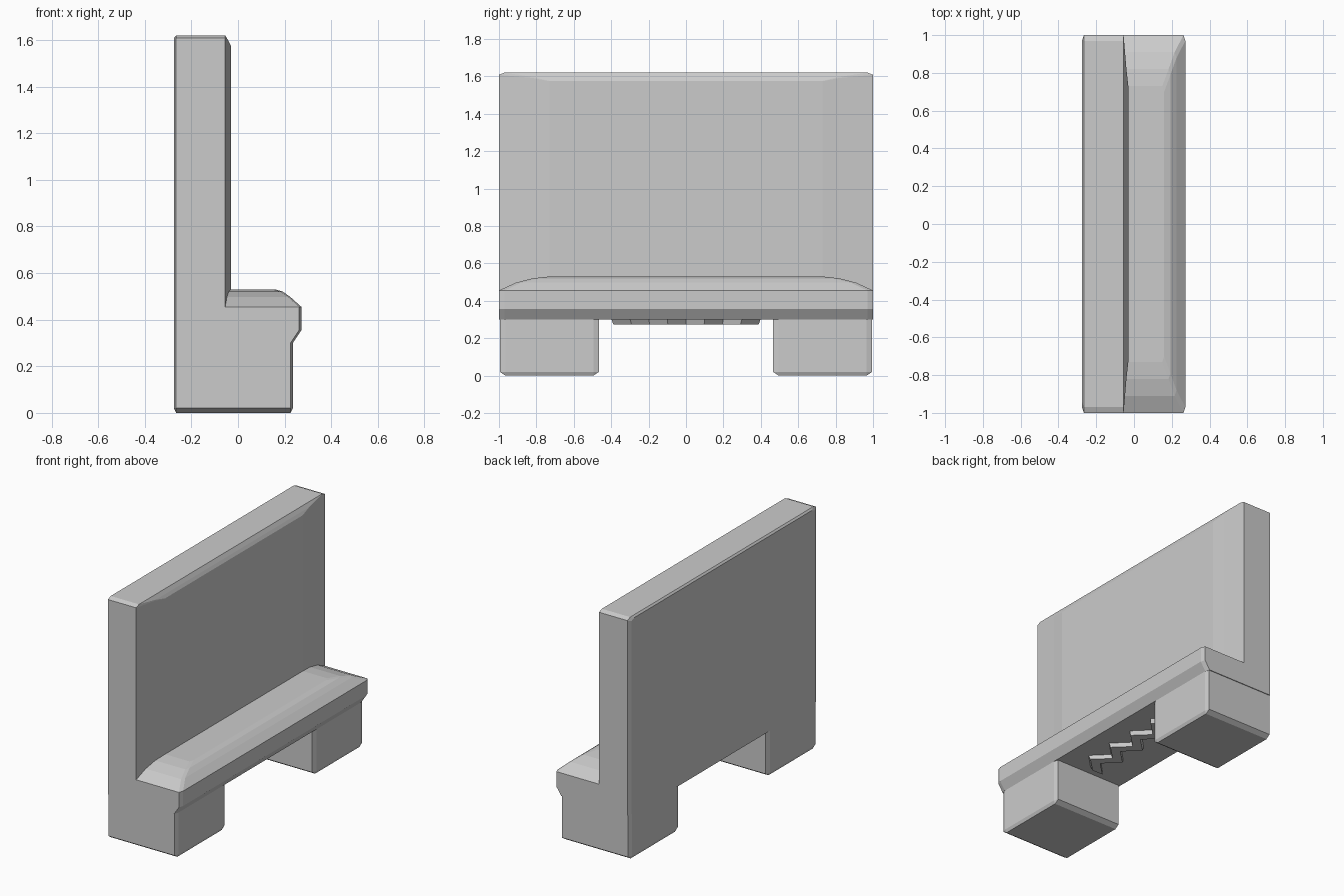
import bpy, bmesh
from mathutils import Matrix

if "Cube" in bpy.data.objects:
    bpy.data.objects.remove(bpy.data.objects["Cube"])


def finish(name, bm):
    bmesh.ops.recalc_face_normals(bm, faces=bm.faces)
    mesh = bpy.data.meshes.new(name)
    bm.to_mesh(mesh)
    bm.free()
    obj = bpy.data.objects.new(name, mesh)
    bpy.context.collection.objects.link(obj)
    return obj


def loft(name, rings):
    """Join equal-sized rings of points and cap both ends."""
    bm = bmesh.new()
    loops = [[bm.verts.new(p) for p in ring] for ring in rings]
    n = len(loops[0])
    for a, b in zip(loops, loops[1:]):
        for i in range(n):
            j = (i + 1) % n
            bm.faces.new((a[i], a[j], b[j], b[i]))
    bm.faces.new(loops[0])
    bm.faces.new(loops[-1])
    return finish(name, bm)


# Tall back panel: arch-free slab with a wide shallow slope around its front
def panel_ring(x, half, top, cy=0.03, cz=0.012, bottom=0.3):
    return [(x, -half, bottom), (x, half, bottom), (x, half, top - cz),
            (x, half - cy, top), (x, -half + cy, top), (x, -half, top - cz)]


loft("back_panel", [
    panel_ring(-0.275, 0.97, 1.608),
    panel_ring(-0.265, 1.0, 1.62),
    panel_ring(-0.055, 1.0, 1.62),
    panel_ring(-0.04, 0.82, 1.595, 0.01, 0.004),
    panel_ring(-0.03, 0.73, 1.575, 0.002, 0.001),
])


# Seat ledge: flared lip below, rounded slope above
def seat_ring(z, front, half):
    return [(-0.1, -half, z), (front - 0.01, -half, z), (front, -half + 0.03, z),
            (front, half - 0.03, z), (front - 0.01, half, z), (-0.1, half, z)]


loft("seat", [
    seat_ring(0.30, 0.235, 1.0),
    seat_ring(0.355, 0.272, 1.0),
    seat_ring(0.455, 0.272, 1.0),
    seat_ring(0.497, 0.225, 0.91),
    seat_ring(0.52, 0.193, 0.82),
    seat_ring(0.53, 0.16, 0.73),
])

# Block legs: chamfered in stretched space so each axis has its own chamfer
scale = (0.01, 0.03, 0.02)
size = (0.51, 0.53, 0.36)
for side, label in ((-1, "left"), (1, "right")):
    bm = bmesh.new()
    bmesh.ops.create_cube(bm, size=1)
    bmesh.ops.scale(bm, verts=bm.verts, vec=[s / k for s, k in zip(size, scale)])
    bmesh.ops.bevel(bm, geom=bm.edges[:], offset=1, segments=1, affect='EDGES')
    bmesh.ops.scale(bm, verts=bm.verts, vec=scale)
    bmesh.ops.transform(bm, verts=bm.verts,
                        matrix=Matrix.Translation((-0.02, side * 0.73, 0.18)))
    finish(label + "_leg", bm)

# Zigzag relief on the underside between the legs
sections = []
for i in range(9):
    y = -0.4 + 0.1 * i
    cx = 0.02 + (0.05 if i % 2 else -0.05)
    w = 0.05
    sections.append([(cx - w, y, 0.305), (cx + w, y, 0.305),
                     (cx + w - 0.01, y * 0.97, 0.272), (cx - w + 0.01, y * 0.97, 0.272)])
loft("underside_relief", sections)
